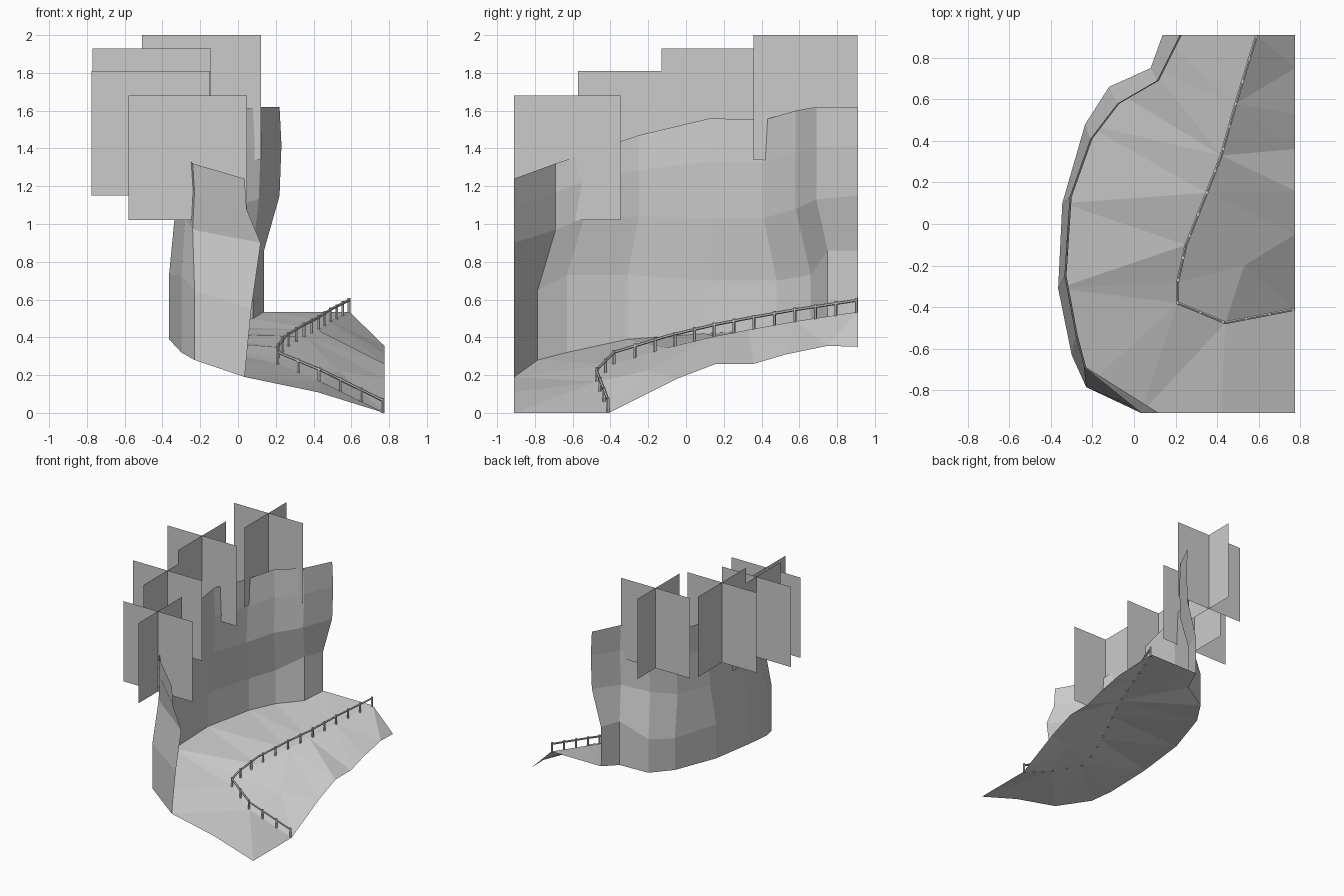
import bpy, bmesh
from mathutils import Vector
from mathutils.geometry import delaunay_2d_cdt

if "Cube" in bpy.data.objects:
    bpy.data.objects.remove(bpy.data.objects["Cube"])


def add_mesh(name, verts, faces):
    me = bpy.data.meshes.new(name)
    me.from_pydata([tuple(v) for v in verts], [], faces)
    me.update()
    ob = bpy.data.objects.new(name, me)
    bpy.context.collection.objects.link(ob)
    return ob


# Cliff: each column is lower xy, upper xy, then z of foot, lower, upper, rim
columns = [
    (-.23, -.785, -.24, -.69, .28, .65, .97, 1.32),
    (-.30, -.63, -.28, -.54, .32, .73, 1.03, 1.37),
    (-.365, -.31, -.335, -.25, .39, .73, 1.04, 1.47),
    (-.345, .10, -.31, .13, .42, .70, 1.03, 1.56),
    (-.235, .48, -.21, .41, .44, .70, 1.03, 1.55),
    (-.12, .66, -.08, .58, .455, .73, 1.08, 1.60),
    (.08, .75, .11, .69, .50, .86, 1.13, 1.62),
    (.138, .91, .22, .91, .535, .86, 1.15, 1.62),
]
# The front end curls over, so it gets its own profile
grid = [[Vector((x, -.91, z)) for x, z in
         ((.035, .19), (.07, .55), (.12, .90), (.045, 1.08), (.035, 1.24))]]
for x0, y0, x1, y1, a, b, c, d in columns:
    grid.append([Vector((x0, y0, a)), Vector((x0, y0, b)), Vector((x1, y1, c)),
                 Vector((x1 + .01, y1, c + (d - c) * .57)), Vector((x1, y1, d))])
rows = 5
faces = []
for c in range(len(grid) - 1):
    for r in range(rows - 1):
        i = c * rows + r
        faces.append((i, i + rows, i + rows + 1, i + 1))
add_mesh("cliff_wall", [v for col in grid for v in col], faces)

# Ground: cliff foot, ridge under the fence and outer edge, triangulated
foot = [col[0] for col in grid]
ridge = [Vector(p) for p in (
    (.775, -.41, 0), (.44, -.475, .165), (.21, -.38, .26), (.21, -.28, .29),
    (.25, -.10, .345), (.35, .15, .405), (.42, .33, .44), (.49, .58, .485),
    (.59, .91, .535))]
slope = [Vector(p) for p in (
    (.775, .91, .35), (.775, .75, .355), (.775, .53, .31), (.775, .36, .26),
    (.775, .16, .26), (.775, -.05, .18), (.775, -.14, .135))]
front = [Vector((.775, -.91, 0)), Vector((.42, -.91, .11))]
middle = [Vector((.53, -.20, .225))]
pts = foot + ridge + slope + front + middle
nf, nr, ns = len(foot), len(ridge), len(slope)
outline = (list(range(nf)) + [nf + nr - 1] + list(range(nf + nr, nf + nr + ns))
           + [nf, nf + nr + ns, nf + nr + ns + 1])
edges = [(outline[i], outline[(i + 1) % len(outline)]) for i in range(len(outline))]
edges += [(nf + i, nf + i + 1) for i in range(nr - 1)]
co, _, tris, orig, _, _ = delaunay_2d_cdt([p.xy for p in pts], edges, [], 1, 1e-5)
ground_verts = [(p.x, p.y, pts[o[0]].z if o else .3) for p, o in zip(co, orig)]
add_mesh("ground", ground_verts, [tuple(t) for t in tris])


# Fence: posts and a rail follow the ridge
def bar(bm, a, b, radius, sides):
    d = b - a
    m = d.to_track_quat('Z', 'Y').to_matrix().to_4x4()
    m.translation = (a + b) / 2
    bmesh.ops.create_cone(bm, cap_ends=True, segments=sides, radius1=radius,
                          radius2=radius, depth=d.length, matrix=m)


def mesh_from(name, bm):
    me = bpy.data.meshes.new(name)
    bm.to_mesh(me)
    bm.free()
    bpy.context.collection.objects.link(bpy.data.objects.new(name, me))


def along(path, dist):
    for a, b in zip(path, path[1:]):
        n = (b - a).length
        if dist <= n:
            return a.lerp(b, dist / n)
        dist -= n
    return path[-1].copy()


up = Vector((0, 0, 1))
path = [p.copy() for p in ridge]
path[0] = ridge[0].lerp(ridge[1], .03)
path[-1] = ridge[-1].lerp(ridge[-2], .025)

posts = bmesh.new()
for part, count in ((path[:3], 5), (path[2:], 12)):
    total = sum((b - a).length for a, b in zip(part, part[1:]))
    for i in range(count + (part[0] is path[2])):
        p = along(part, total * i / count)
        bar(posts, p - up * min(.012, p.z), p + up * .074, .008, 6)
mesh_from("fence_posts", posts)

rail = bmesh.new()
for a, b in zip(path, path[1:]):
    bar(rail, a + up * .062, b + up * .062, .008, 6)
mesh_from("fence_rail", rail)

# Trees: crossed upright cards, cut off at the ends of the scene
for n, (x, y, top) in enumerate(((-.267, -.66, 1.68), (-.462, -.257, 1.81),
                                 (-.456, .184, 1.93), (-.193, .672, 2.0))):
    h = .314
    ends = ((x - h, y, x + h, y), (x, max(y - h, -.91), x, min(y + h, .908)))
    verts = []
    for xa, ya, xb, yb in ends:
        verts += [(xa, ya, top - .66), (xb, yb, top - .66), (xb, yb, top), (xa, ya, top)]
    add_mesh(f"tree_cards_{n + 1}", verts, [(0, 1, 2, 3), (4, 5, 6, 7)])
